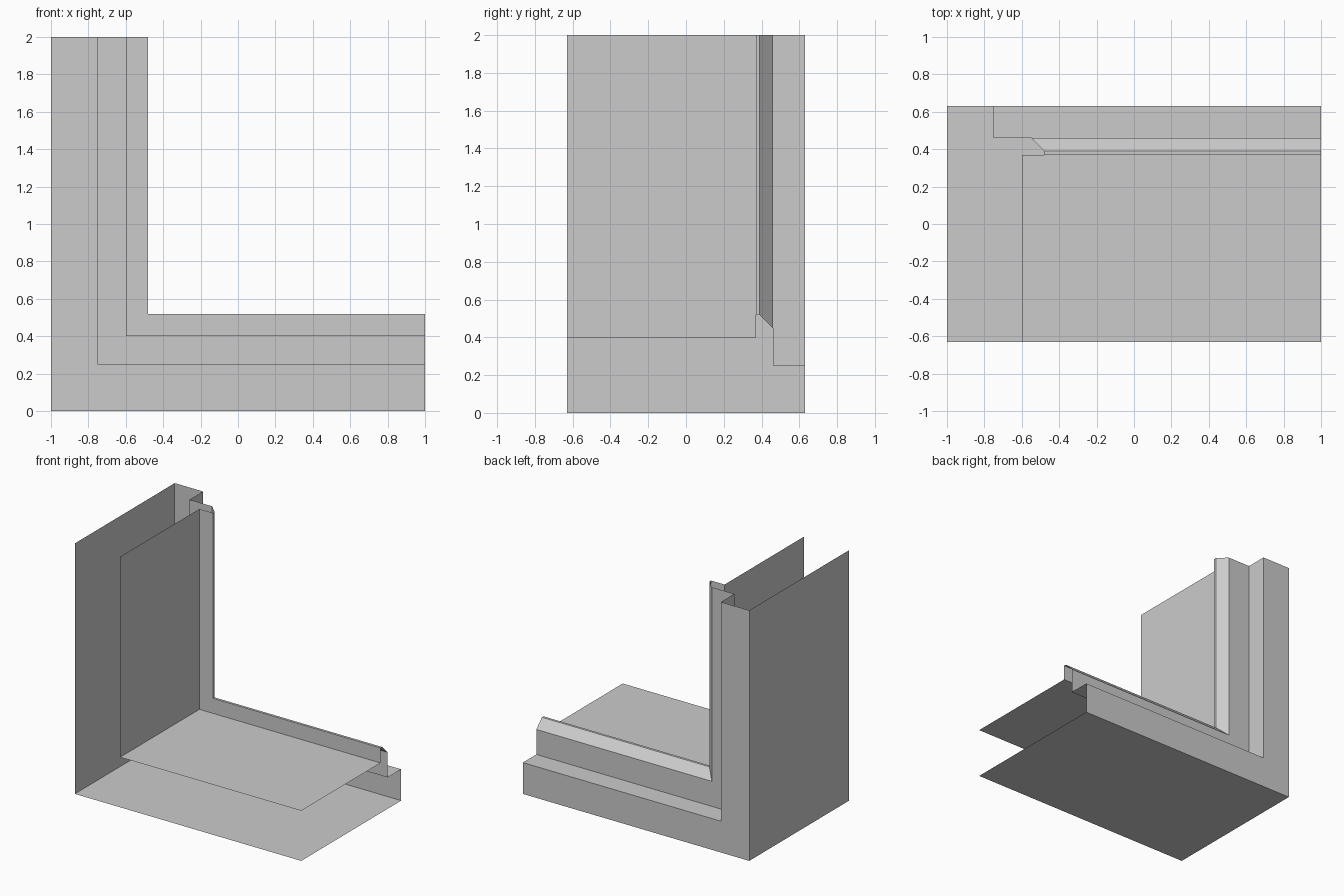
import bpy
import bmesh

cube = bpy.data.objects.get("Cube")
if cube:
    bpy.data.objects.remove(cube, do_unlink=True)

# Plain grey finish
grey = bpy.data.materials.new("plain_grey")
grey.use_nodes = True
colour = (0.6, 0.6, 0.6, 1)
grey.diffuse_color = colour
grey.node_tree.nodes["Principled BSDF"].inputs["Base Color"].default_value = colour

# Open cross-section: (distance in from the outer corner, y)
PROFILE = [
    (0, -0.63), (0, 0.63),          # outer sheet
    (0.25, 0.63), (0.25, 0.46),     # back rim and step
    (0.45, 0.46), (0.52, 0.39),     # recessed face and chamfer
    (0.52, 0.37), (0.4, 0.37),      # lip
    (0.4, -0.63),                   # inner sheet
]

# Places along the L: top of the upright, mitred corner, end of the base
STATIONS = [
    lambda d: (d - 1, 2),
    lambda d: (d - 1, d),
    lambda d: (1, d),
]


def sweep_profile(name, profile, stations):
    bm = bmesh.new()
    rows = []
    for place in stations:
        row = []
        for d, y in profile:
            x, z = place(d)
            row.append(bm.verts.new((x, y, z)))
        rows.append(row)
    for a, b in zip(rows, rows[1:]):
        for i in range(len(profile) - 1):
            bm.faces.new((a[i], a[i + 1], b[i + 1], b[i]))
    mesh = bpy.data.meshes.new(name)
    bm.to_mesh(mesh)
    bm.free()
    mesh.materials.append(grey)
    obj = bpy.data.objects.new(name, mesh)
    bpy.context.collection.objects.link(obj)
    return obj


# Corner piece of the frame, left open at the ends and front
sweep_profile("frame_corner", PROFILE, STATIONS)
